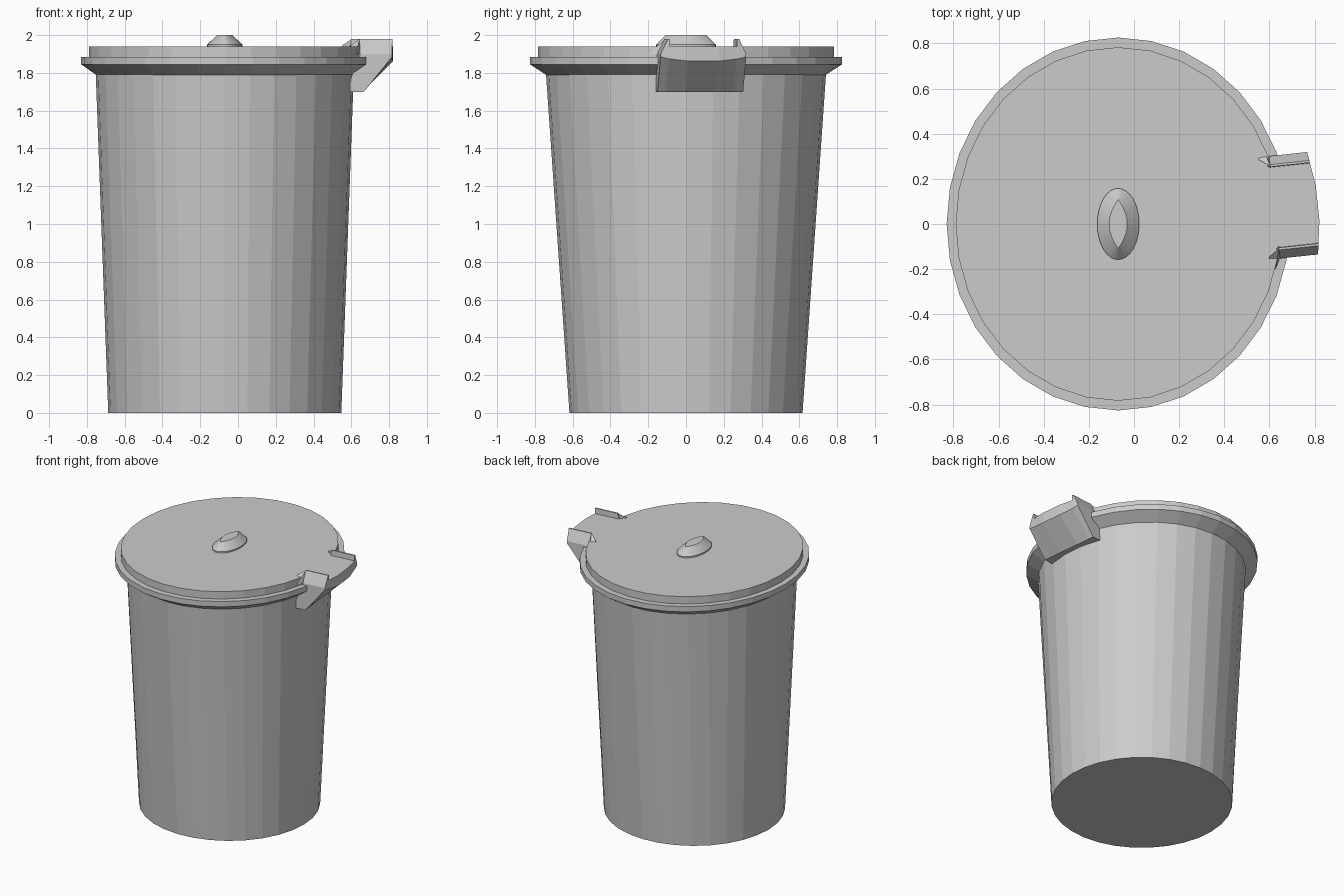
import bpy, bmesh
from math import sin, cos, pi, radians

if "Cube" in bpy.data.objects:
    bpy.data.objects.remove(bpy.data.objects["Cube"])

CX = -0.07          # axis of the bin
TILT = radians(6.1)  # the grip sits slightly off the x axis


def make(name, verts, faces, hull=False):
    bm = bmesh.new()
    vs = [bm.verts.new(v) for v in verts]
    if hull:
        bmesh.ops.convex_hull(bm, input=vs)
    else:
        for f in faces:
            bm.faces.new([vs[i] for i in f])
    bmesh.ops.recalc_face_normals(bm, faces=bm.faces[:])
    me = bpy.data.meshes.new(name)
    bm.to_mesh(me)
    bm.free()
    ob = bpy.data.objects.new(name, me)
    bpy.context.collection.objects.link(ob)
    return ob


def loft(name, rings):
    """Skin equal closed rings and cap both ends."""
    n = len(rings[0])
    faces = [(k * n + i, k * n + (i + 1) % n, (k + 1) * n + (i + 1) % n, (k + 1) * n + i)
             for k in range(len(rings) - 1) for i in range(n)]
    last = (len(rings) - 1) * n
    faces += [tuple(range(n)), tuple(range(last, last + n))]
    return make(name, [p for r in rings for p in r], faces)


def ellipse(rx, ry, z, lens=False, n=32):
    pts = []
    for i in range(n):
        a = 2 * pi * i / n
        c = cos(a) * max(abs(cos(a)), 0.02) if lens else cos(a)
        pts.append((CX + rx * c, ry * sin(a), z))
    return pts


def grip_point(u, t, z):
    return (CX + u * cos(TILT) - t * sin(TILT), u * sin(TILT) + t * cos(TILT), z)


# Tapered body: round foot, slightly oval mouth
loft("bin_body", [ellipse(0.617, 0.617, 0), ellipse(0.684, 0.743, 1.82)])

# Lid with sloped underside, rim and raised flat top
loft("lid", [ellipse(*r) for r in [
    (0.682, 0.741, 1.79), (0.76, 0.826, 1.845), (0.76, 0.826, 1.885),
    (0.72, 0.783, 1.885), (0.72, 0.783, 1.94)]])

# Knob: oval base narrowing to a pointed lens
loft("lid_knob", [ellipse(0.093, 0.158, 1.935), ellipse(0.093, 0.158, 1.95),
                  ellipse(0.04, 0.108, 2.0, lens=True)])

# Side grip: columns of (offset, outer radius, lower edge z, top z), mirrored
half = [(0.228, 0.866, 1.885, 1.90), (0.19, 0.872, 1.876, 1.98),
        (0.180, 0.873, 1.874, 1.98), (0.178, 0.873, 1.874, 1.94),
        (0.08, 0.888, 1.862, 1.94)]
cols = [(-t, u, a, b) for t, u, a, b in half] + half[::-1]
loft("side_grip", [[grip_point(*p) for p in (
    (0.62, t, 1.70), (0.715, t, 1.70), (u, t, lo), (u, t, hi), (0.697, t, hi))]
    for t, u, lo, hi in cols])

# Small flared ends where the grip fins meet the lid
for side, s in (("left", 1), ("right", -1)):
    pts = [(0.697, 0.184, 1.98), (0.697, 0.184, 1.90), (0.694, 0.228, 1.90),
           (0.672, 0.272, 1.90), (0.647, 0.218, 1.945), (0.647, 0.218, 1.90)]
    make("grip_flare_" + side, [grip_point(u, s * t, z) for u, t, z in pts], [], hull=True)
